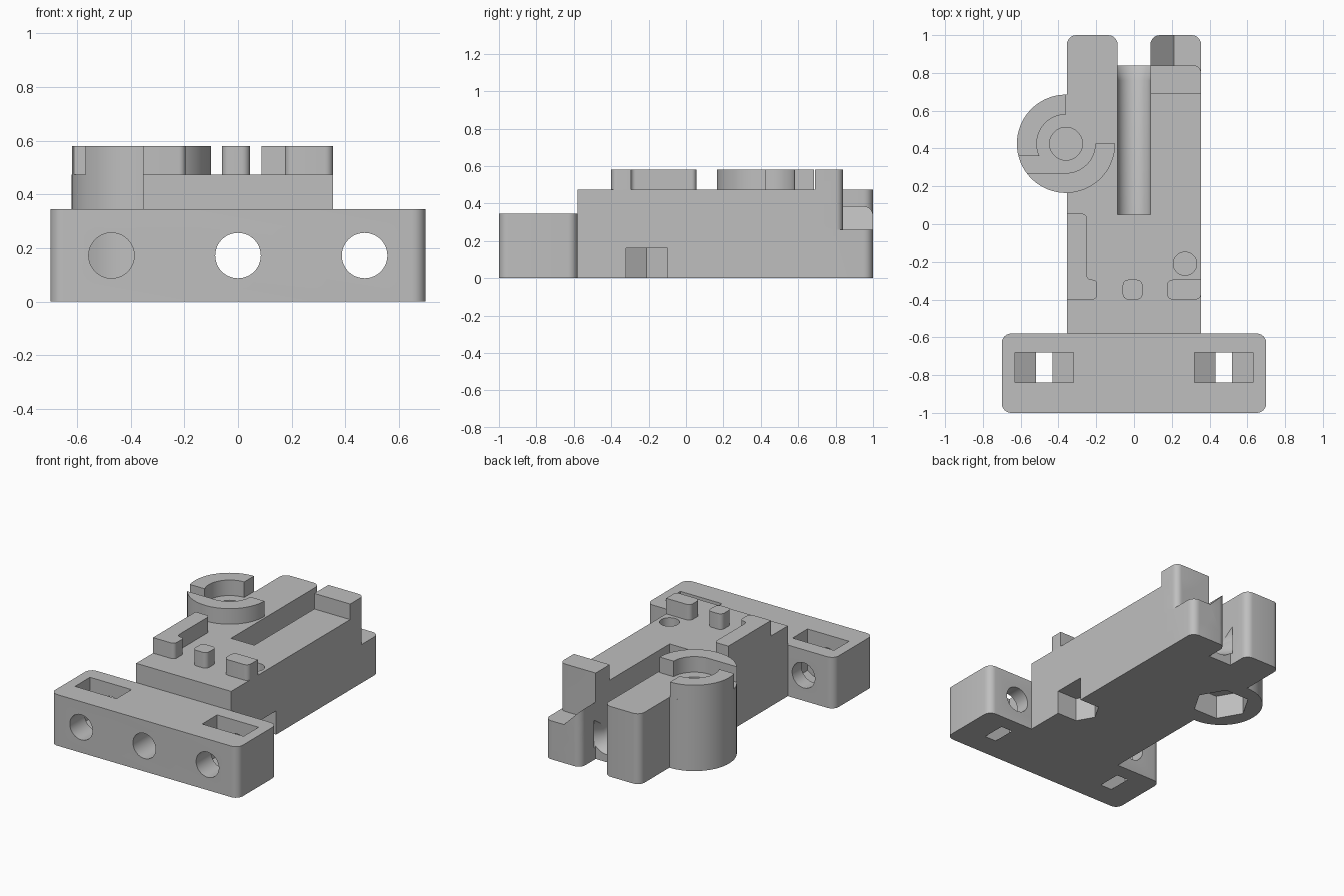
import bpy, bmesh
from math import cos, sin, radians, pi

cube = bpy.data.objects.get("Cube")
if cube:
    bpy.data.objects.remove(cube)

grey = bpy.data.materials.new("light grey plastic")
grey.use_nodes = True
GREY = (0.52, 0.52, 0.52, 1)
grey.diffuse_color = GREY
grey.node_tree.nodes["Principled BSDF"].inputs["Base Color"].default_value = GREY


def prism(name, pts, lo, hi, axis="z", radius=0, rounded=lambda a, b: True):
    """Extrude an outline along z or y, rounding the chosen long edges."""
    def place(p, h):
        return (p[0], p[1], h) if axis == "z" else (p[0], h, p[1])
    bm = bmesh.new()
    low = [bm.verts.new(place(p, lo)) for p in pts]
    high = [bm.verts.new(place(p, hi)) for p in pts]
    bm.faces.new(low)
    bm.faces.new(high)
    n = len(pts)
    for i in range(n):
        j = (i + 1) % n
        bm.faces.new((low[i], low[j], high[j], high[i]))
    bmesh.ops.recalc_face_normals(bm, faces=bm.faces)
    if radius:
        edges = [bm.edges.get((low[i], high[i])) for i in range(n) if rounded(*pts[i])]
        bmesh.ops.bevel(bm, geom=edges, offset=radius, segments=6, profile=0.5, affect="EDGES")
    mesh = bpy.data.meshes.new(name)
    bm.to_mesh(mesh)
    bm.free()
    mesh.materials.append(grey)
    obj = bpy.data.objects.new(name, mesh)
    bpy.context.collection.objects.link(obj)
    return obj


def rect(x0, x1, y0, y1):
    return [(x0, y0), (x1, y0), (x1, y1), (x0, y1)]


def arc(cx, cy, r, start, end, steps):
    angles = [radians(start + (end - start) * i / steps) for i in range(steps + 1)]
    return [(cx + r * cos(a), cy + r * sin(a)) for a in angles]


def circle(cx, cy, r, sides=48):
    return arc(cx, cy, r, 0, 360, sides)[:-1]


def boolean(target, tool, operation):
    mod = target.modifiers.new(operation, "BOOLEAN")
    mod.operation = operation
    mod.solver = "EXACT"
    mod.object = tool
    bpy.context.view_layer.objects.active = target
    bpy.ops.object.modifier_apply(modifier=mod.name)
    bpy.data.objects.remove(tool)


W = 0.355          # half width of body
S = 0.087          # half width of channel and radius of bores
TOP, RAISED = 0.475, 0.58
BORE_Z = 0.172
CX, CY, CR, CI = -0.36, 0.425, 0.26, 0.155   # collar centre and radii

# Main body with its two rear prongs, ridge and round collar base
body = prism("body", rect(-W, W, -0.58, 0.84), 0, TOP, radius=0.04,
             rounded=lambda x, y: x > 0 and y > 0)
wedge = prism("wedge_prong", rect(S, 0.3, 0.7, 1), 0.1, 0.385, radius=0.05,
              rounded=lambda x, y: x < 0.1 and y > 0.9)
slope = prism("slope_cut", [(0.212, 0.26), (0.5, 0.26), (0.5, 0.6), (0, 0.6), (0, 0.472)],
              0.84, 1.1, "y")
boolean(wedge, slope, "DIFFERENCE")
joined = [
    prism("tall_prong", rect(-W, -S, 0.7, 1), 0, TOP, radius=0.05, rounded=lambda x, y: y > 0.9),
    prism("low_prong", rect(S, W, 0.7, 1), 0, 0.26, radius=0.05, rounded=lambda x, y: y > 0.9),
    wedge,
    prism("collar_base", circle(CX, CY, CR, 64), 0, TOP),
    prism("ridge", rect(S, W, 0.69, 0.84), 0.3, RAISED, radius=0.04,
          rounded=lambda x, y: x > 0.2 and y > 0.8),
]
for part in joined:
    boolean(body, part, "UNION")

# Front mounting plate
plate = prism("front_plate", rect(-0.7, 0.7, -1, -0.58), 0, 0.345, radius=0.05)

# Flared mouth of the channel
flare = prism("flare_cut", circle(0, BORE_Z, S), 0.76, 0.86, "y")
for v in flare.data.vertices:
    if v.co.y > 0.8:
        v.co.x *= 1.5
        v.co.z = BORE_Z + (v.co.z - BORE_Z) * 1.5

# Channel, bores and nut pockets in the body
body_cuts = [
    prism("bore", circle(0, BORE_Z, S), -0.7, 1.1, "y"),
    prism("channel", rect(-S, S, 0.05, 0.9), BORE_Z, 0.7),
    flare,
    prism("collar_hole", circle(CX, CY, S), 0.175, 0.7),
    prism("collar_nut", circle(CX, CY, 0.179, 6), -0.1, 0.16),
    prism("screw_hole", circle(0.27, -0.21, 0.062), 0.175, 0.7),
    prism("side_nut", [(0.145, -0.21), (0.208, -0.32), (0.5, -0.32), (0.5, -0.1), (0.208, -0.1)],
          -0.1, 0.16),
]
for cut in body_cuts:
    boolean(body, cut, "DIFFERENCE")

# Three bores and two drop-in nut pockets in the plate
for x in (-0.472, 0, 0.472):
    boolean(plate, prism("plate_bore", circle(x, BORE_Z, 0.085), -1.1, -0.5, "y"), "DIFFERENCE")
for x in (-0.475, 0.475):
    half = [(0.155, 0.5), (0.155, 0.065), (0.008, -0.02)]
    outline = [(x + a, z) for a, z in half] + [(x - a, z) for a, z in reversed(half)]
    boolean(plate, prism("plate_nut", outline, -0.84, -0.68, "y"), "DIFFERENCE")

# Raised locating pegs on the deck
prism("left_peg", rect(-0.06, 0.045, -0.4, -0.295), TOP, RAISED, radius=0.03).name = "middle_peg"
prism("side_peg", rect(0.175, W, -0.4, -0.295), TOP, RAISED, radius=0.03,
      rounded=lambda x, y: x < 0.2 or y < -0.35)
prism("angled_rail", [(-W, -0.4), (-0.195, -0.4), (-0.195, -0.295), (-0.25, -0.295),
                      (-0.25, 0.055), (-W, 0.055)], TOP, RAISED, radius=0.025,
      rounded=lambda x, y: x > -0.3)

# Two raised arcs around the collar
prism("rear_collar_arc",
      arc(CX, CY, CR, 90, 194.5, 24) + arc(CX, CY, CI, 204.8, 90, 20), TOP, RAISED)
prism("front_collar_arc",
      arc(CX, CY, CR, 216.6, 360, 28) + arc(CX, CY, CI, 360, 270, 16), TOP, RAISED)

# Smooth the curved walls, keep the machined edges sharp
for obj in bpy.context.collection.objects:
    if obj.type == "MESH":
        bpy.ops.object.select_all(action="DESELECT")
        obj.select_set(True)
        bpy.context.view_layer.objects.active = obj
        bpy.ops.object.shade_smooth_by_angle(angle=radians(25))
